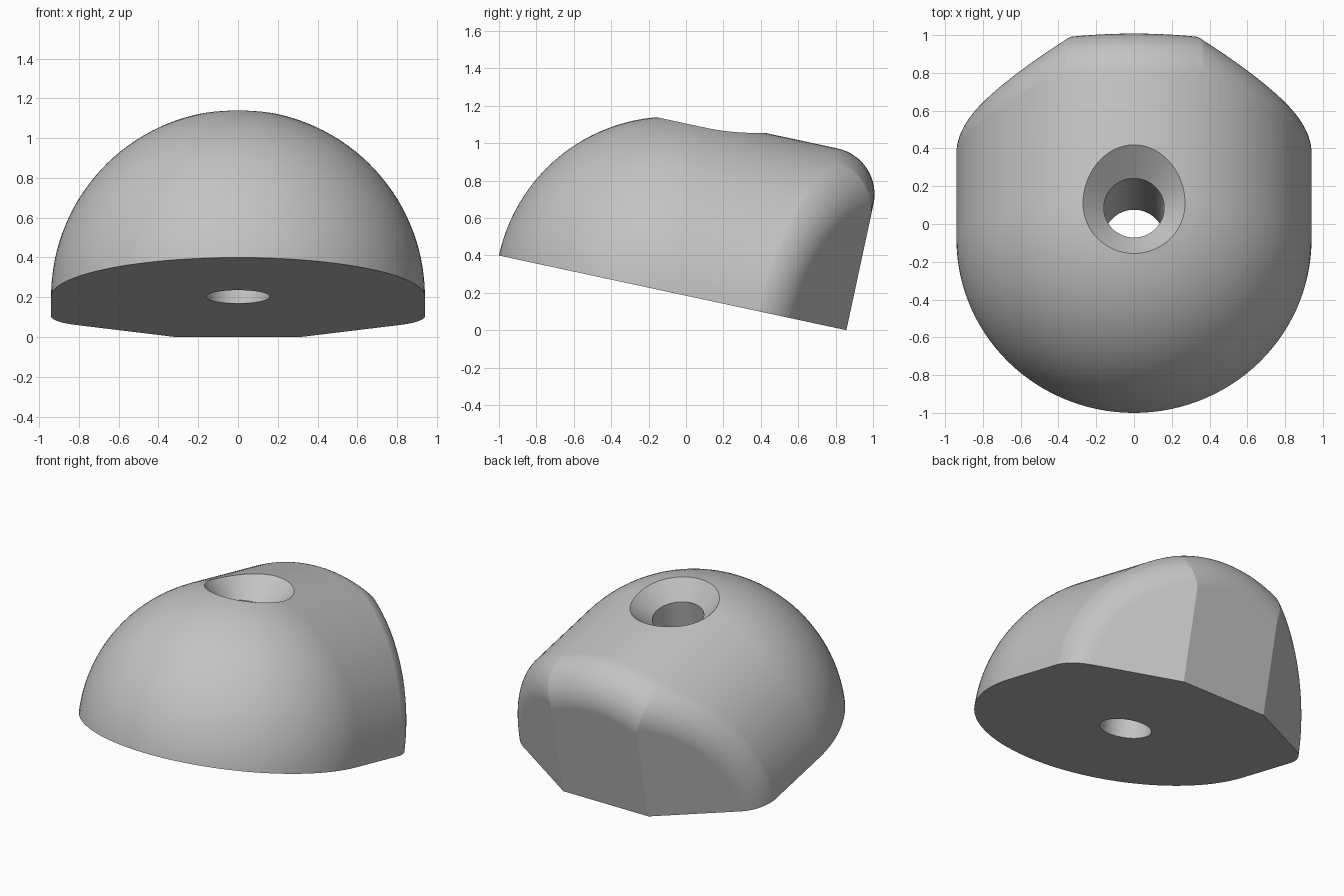
import bpy, bmesh, math
from mathutils import Vector, Matrix

if "Cube" in bpy.data.objects:
    bpy.data.objects.remove(bpy.data.objects["Cube"])

SEG, R, FILLET, END, CREASE = 128, 0.94, 0.25, 0.96, 0.32
TILT = math.asin(0.21)

grey = bpy.data.materials.new("plain grey")
grey.use_nodes = True
grey.diffuse_color = (0.55, 0.55, 0.55, 1)
grey.node_tree.nodes["Principled BSDF"].inputs["Base Color"].default_value = (0.55, 0.55, 0.55, 1)


def link(name, bm):
    bmesh.ops.recalc_face_normals(bm, faces=bm.faces)
    mesh = bpy.data.meshes.new(name)
    bm.to_mesh(mesh)
    bm.free()
    mesh.materials.append(grey)
    obj = bpy.data.objects.new(name, mesh)
    bpy.context.collection.objects.link(obj)
    return obj


def skin(rings):
    """Join equal rings of points into a closed solid."""
    bm = bmesh.new()
    loops = [[bm.verts.new(p) for p in ring] for ring in rings]
    for a, b in zip(loops, loops[1:]):
        for i in range(SEG):
            j = (i + 1) % SEG
            bm.faces.new((a[i], a[j], b[j], b[i]))
    bm.faces.new(loops[0])
    bm.faces.new(loops[-1])
    return bm


radial = [Vector((math.cos(2 * math.pi * i / SEG), 0, math.sin(2 * math.pi * i / SEG)))
          for i in range(SEG)]


def ring(radius, y):
    return [e * radius + Vector((0, y, 0)) for e in radial]


def rounded_end(radius, normal, distance, steps=16):
    """Rolling-ball fillet between a cylinder along y and an end plane."""
    rings = []
    for k in range(steps + 1):
        points = []
        for e in radial:
            c = e * (radius - FILLET)
            c.y = (distance - FILLET - normal.x * c.x) / normal.y
            points.append(c + e.slerp(normal, k / steps) * FILLET)
        rings.append(points)
    return rings


# Body: round nose, straight barrel and rounded flat back, cut at the base
nose = [ring(R * math.sin(a), -R * math.cos(a))
        for a in (math.radians(max(d, 0.5)) for d in range(0, 91, 3))]
bm = skin(nose + rounded_end(R, Vector((0, 1, 0)), END))
bmesh.ops.bisect_plane(bm, geom=bm.verts[:] + bm.edges[:] + bm.faces[:], dist=1e-5,
                       plane_co=(0, 0, 0), plane_no=(0, 0, 1), clear_inner=True)
bmesh.ops.holes_fill(bm, edges=[e for e in bm.edges if e.is_boundary], sides=0)
body = link("rounded_body", bm)


def apply_boolean(cutter, operation):
    mod = body.modifiers.new("cut", "BOOLEAN")
    mod.operation, mod.object, mod.solver = operation, cutter, "EXACT"
    bpy.context.view_layer.objects.active = body
    bpy.ops.object.modifier_apply(modifier=mod.name)
    bpy.data.objects.remove(cutter)


# Slanted back corners, slightly oversized so only the ends cut
for side in (1, -1):
    n = Vector((side * 0.5, math.sqrt(0.75), 0))
    d = 0.5 * CREASE + n.y * END
    size = R + 0.001
    cutter = link("corner_cutter", skin([ring(size, -1.5)] + rounded_end(size, n, d)))
    apply_boolean(cutter, "INTERSECT")

# Countersunk bolt hole
hole = [[Vector((e.x * r, e.z * r, z)) for e in radial]
        for r, z in ((0.16, -0.2), (0.16, 0.79), (0.47, 1.1))]
apply_boolean(link("hole_cutter", skin(hole)), "DIFFERENCE")

# Tilt onto the back edge
body.data.transform(Matrix.Translation((0, -0.081, 0.202)) @ Matrix.Rotation(-TILT, 4, "X"))

bpy.ops.object.select_all(action="DESELECT")
body.select_set(True)
bpy.context.view_layer.objects.active = body
bpy.ops.object.shade_smooth_by_angle(angle=math.radians(20))
weighted = body.modifiers.new("even shading", "WEIGHTED_NORMAL")
weighted.keep_sharp = True
